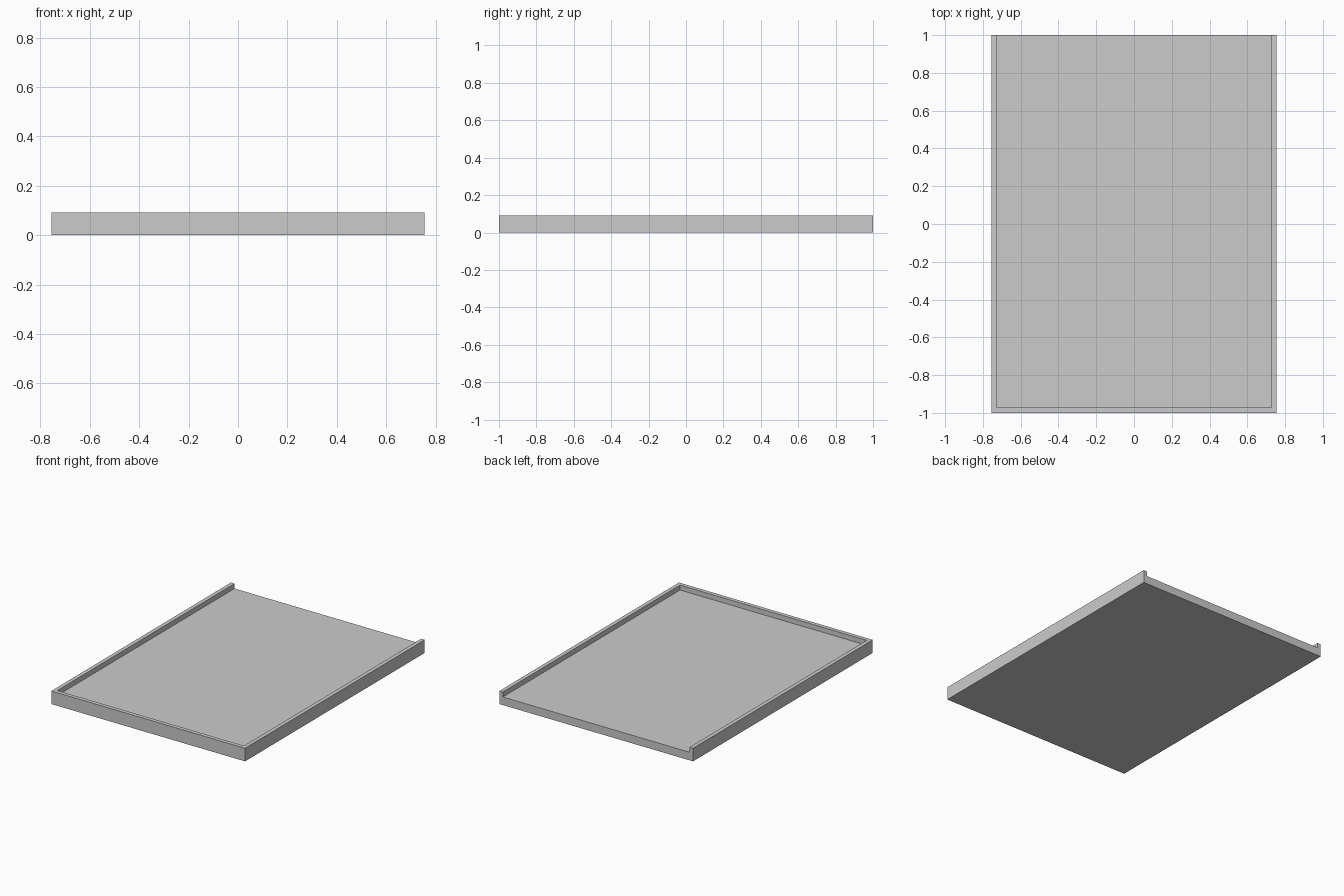
import bpy, bmesh

if "Cube" in bpy.data.objects:
    bpy.data.objects.remove(bpy.data.objects["Cube"])

W, L, H = 0.755, 1.0, 0.092   # half width, half length, height
T, F = 0.028, 0.057           # rim thickness, floor height


def prism(name, outline, z0, z1):
    bm = bmesh.new()
    face = bm.faces.new([bm.verts.new((x, y, z0)) for x, y in outline])
    ext = bmesh.ops.extrude_face_region(bm, geom=[face])
    top = [v for v in ext["geom"] if isinstance(v, bmesh.types.BMVert)]
    bmesh.ops.translate(bm, verts=top, vec=(0, 0, z1 - z0))
    bmesh.ops.recalc_face_normals(bm, faces=bm.faces)
    mesh = bpy.data.meshes.new(name)
    bm.to_mesh(mesh)
    bm.free()
    obj = bpy.data.objects.new(name, mesh)
    bpy.context.collection.objects.link(obj)
    return obj


# Solid block forming the tray
tray = prism("tray", [(-W, -L), (W, -L), (W, L), (-W, L)], 0, H)

# Recess, open at the back, leaving a rim on three sides
recess = prism("recess_cutter", [(-W + T, -L + T), (W - T, -L + T),
                                 (W - T, L + 0.1), (-W + T, L + 0.1)], F, H + 0.1)
recess.hide_render = True
recess.hide_viewport = True
cut = tray.modifiers.new("recess", 'BOOLEAN')
cut.operation = 'DIFFERENCE'
cut.solver = 'EXACT'
cut.object = recess
